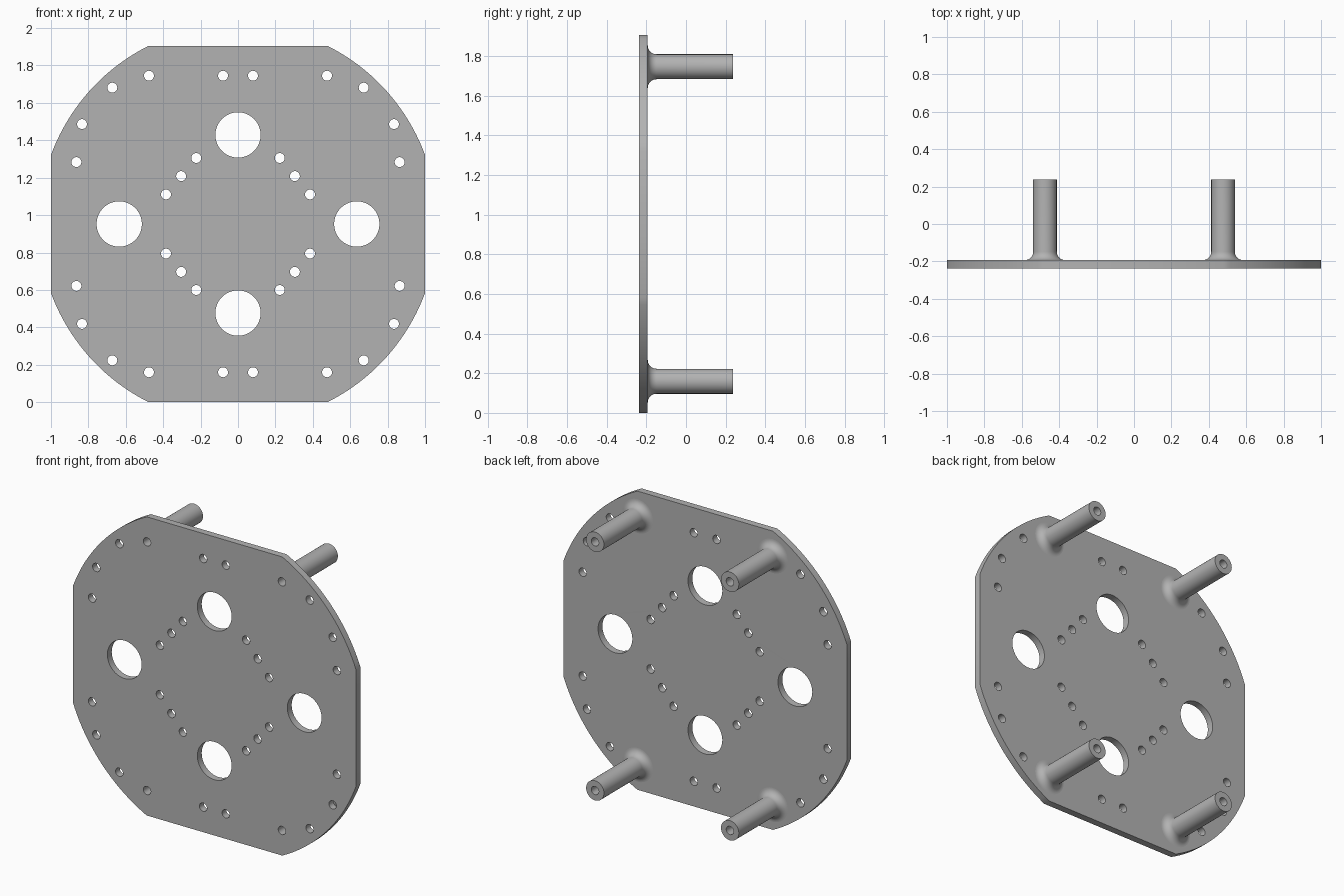
import bpy, bmesh
from math import sin, cos, pi, atan2, sqrt
from mathutils import Matrix, Vector

cube = bpy.data.objects.get("Cube")
if cube:
    bpy.data.objects.remove(cube, do_unlink=True)

HALF_H = 0.9525          # half height of the plate
FRONT, BACK, TIP = -0.237, -0.193, 0.237
RIM = 1.066              # radius of the rounded corners
HOLE = 0.0265            # screw hole radius
POST_X, POST_Z = 0.476, 0.793

grey = bpy.data.materials.new("plain_grey")
grey.use_nodes = True
colour = (0.45, 0.45, 0.45, 1)
grey.diffuse_color = colour
grey.node_tree.nodes["Principled BSDF"].inputs["Base Color"].default_value = colour


def circle(x, z, r, n):
    return [(x + r * cos(2 * pi * i / n), z + r * sin(2 * pi * i / n)) for i in range(n)]


def smooth(obj):
    bpy.ops.object.select_all(action='DESELECT')
    obj.select_set(True)
    bpy.context.view_layer.objects.active = obj
    bpy.ops.object.shade_smooth_by_angle(angle=pi / 6)


# Plate outline: a disc trimmed flat on four sides
low = atan2(sqrt(RIM ** 2 - 1), 1)
high = atan2(HALF_H, sqrt(RIM ** 2 - HALF_H ** 2))
corner = [low + (high - low) * i / 20 for i in range(21)]
angles = (corner + [pi - a for a in reversed(corner)]
          + [pi + a for a in corner] + [-a for a in reversed(corner)])
loops = [[(RIM * cos(a), RIM * sin(a)) for a in angles]]

# Large openings
for x, z in ((0, 0.476), (0, -0.476), (0.635, 0), (-0.635, 0)):
    loops.append(circle(x, z, 0.121, 64))

# Screw holes, repeated in all four quarters
quarter = [(POST_X, POST_Z), (0.08, POST_Z), (0.672, 0.729), (0.834, 0.534),
           (0.864, 0.331), (0.223, 0.353), (0.304, 0.256), (0.385, 0.158)]
for x, z in quarter:
    for sx in (1, -1):
        for sz in (1, -1):
            loops.append(circle(sx * x, sz * z, HOLE, 32))

# Filled outline extruded to the plate thickness
curve = bpy.data.curves.new("plate", 'CURVE')
curve.dimensions = '2D'
curve.fill_mode = 'BOTH'
curve.extrude = (BACK - FRONT) / 2
for pts in loops:
    spline = curve.splines.new('POLY')
    spline.points.add(len(pts) - 1)
    for p, (x, z) in zip(spline.points, pts):
        p.co = (x, z, 0, 1)
    spline.use_cyclic_u = True
curve_obj = bpy.data.objects.new("plate_outline", curve)
bpy.context.collection.objects.link(curve_obj)
graph = bpy.context.evaluated_depsgraph_get()
mesh = bpy.data.meshes.new_from_object(curve_obj.evaluated_get(graph))
bpy.data.objects.remove(curve_obj, do_unlink=True)
mesh.transform(Matrix.Translation((0, (FRONT + BACK) / 2, HALF_H)) @ Matrix.Rotation(pi / 2, 4, 'X'))
bm = bmesh.new()
bm.from_mesh(mesh)
bmesh.ops.remove_doubles(bm, verts=bm.verts, dist=1e-5)
bmesh.ops.recalc_face_normals(bm, faces=bm.faces)
bm.to_mesh(mesh)
bm.free()
mesh.materials.clear()
mesh.materials.append(grey)
plate = bpy.data.objects.new("plate", mesh)
bpy.context.collection.objects.link(plate)
smooth(plate)

# Hollow post with a fillet at its foot, turned around the y axis
POST_R, FILLET = 0.063, 0.045
profile = [(HOLE, BACK)]
for i in range(11):
    a = pi / 2 * i / 10
    profile.append((POST_R + FILLET * (1 - sin(a)), BACK + FILLET * (1 - cos(a))))
profile += [(POST_R, TIP), (HOLE, TIP)]

bm = bmesh.new()
verts = [bm.verts.new((r, y, 0)) for r, y in profile]
edges = [bm.edges.new((verts[i], verts[(i + 1) % len(verts)])) for i in range(len(verts))]
bmesh.ops.spin(bm, geom=verts + edges, cent=(0, 0, 0), axis=(0, 1, 0),
               angle=2 * pi, steps=32, use_merge=False)
bmesh.ops.remove_doubles(bm, verts=bm.verts, dist=1e-5)
bmesh.ops.recalc_face_normals(bm, faces=bm.faces)
post_mesh = bpy.data.meshes.new("post")
bm.to_mesh(post_mesh)
bm.free()
post_mesh.materials.append(grey)

# Four posts
for side, sx in (("left", 1), ("right", -1)):
    for level, sz in (("upper", 1), ("lower", -1)):
        post = bpy.data.objects.new(f"{level}_{side}_post", post_mesh.copy())
        post.location = Vector((sx * POST_X, 0, HALF_H + sz * POST_Z))
        bpy.context.collection.objects.link(post)
        smooth(post)
